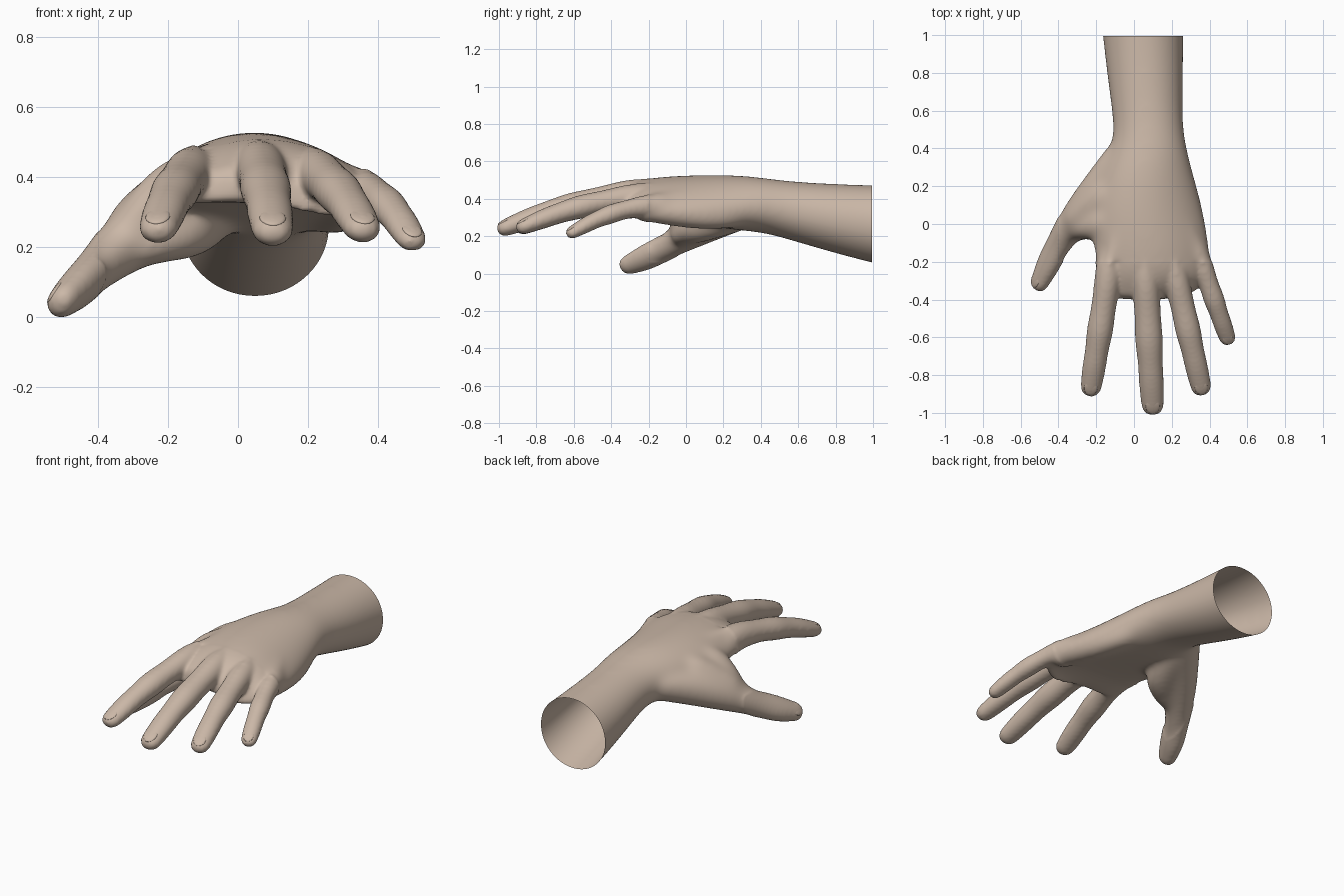
import bpy, bmesh, math
from mathutils import Vector, Matrix

if "Cube" in bpy.data.objects:
    bpy.data.objects.remove(bpy.data.objects["Cube"])

skin = bpy.data.materials.new("skin")
skin.diffuse_color = (0.60, 0.48, 0.39, 1)
skin.use_nodes = True
skin.node_tree.nodes["Principled BSDF"].inputs["Base Color"].default_value = skin.diffuse_color
N = 20
TURN = [(math.cos(2 * math.pi * j / N), math.sin(2 * math.pi * j / N)) for j in range(N)]
bm = bmesh.new()


def bridge(rings):
    """Skin a list of point rings into a closed tube."""
    vs = [[bm.verts.new(p) for p in ring] for ring in rings]
    for a, b in zip(vs, vs[1:]):
        for i in range(N):
            j = (i + 1) % N
            bm.faces.new((a[i], a[j], b[j], b[i]))
    bm.faces.new(vs[0][::-1])
    bm.faces.new(vs[-1])


def tube(path, roll=0):
    """Round-ended limb through (point, half width, half thickness); returns the tip frame."""
    P = [Vector(p[0]) for p in path]
    rings = []
    for i, (_, w, h) in enumerate(path):
        t = (P[min(i + 1, len(P) - 1)] - P[max(i - 1, 0)]).normalized()
        side = t.cross(Vector((0, 0, 1))).normalized()
        up = side.cross(t)
        c, s = math.cos(roll), math.sin(roll)
        side, up = side * c + up * s, up * c - side * s
        steps = [(0, 1)]
        if i == len(path) - 1:
            steps += [(0.5, 0.93), (0.9, 0.68), (1.08, 0.35)]
        for d, k in steps:
            rings.append([P[i] + t * d * w + side * w * k * u + up * h * k * v for u, v in TURN])
    bridge(rings)
    return P[-1], side, up, t, w, h


# forearm, wrist and palm: y, x min, x max, centre z, half height
sections = [
    (1.3, -.2, .275, .245, .24), (1.05, -.172, .262, .27, .215), (.8, -.145, .262, .307, .186),
    (.6, -.117, .258, .342, .162), (.48, -.107, .264, .366, .15), (.38, -.13, .285, .384, .146),
    (.25, -.19, .32, .396, .146), (.05, -.24, .375, .415, .126), (-.1, -.22, .4, .425, .108),
    (-.22, -.205, .408, .428, .093), (-.3, -.195, .4, .415, .077), (-.35, -.18, .33, .4, .06),
    (-.4, -.15, .25, .388, .042)]
rings = []
for y, x0, x1, cz, hz in sections:
    arch = .063 * min(1, max(0, (.42 - y) / .3))      # the back of the hand curves down at its sides
    rings.append([((x0 + x1 + (x1 - x0) * u) / 2, y, cz + hz * v - arch * u * (u + .35))
                  for u, v in TURN])
bridge(rings)

# one finger profile for all: position along it, width, thickness
profile = [(0, 1.08, 1.2), (.18, .98, .96), (.34, .95, .88), (.5, 1.06, .98),
           (.67, .88, .8), (.82, .93, .8), (1, .84, .64)]


def finger(base, tip, w):
    a, b = Vector(base), Vector(tip)
    path = [(a + Vector((-.12 * a.x, .16, .006)), w, w)]
    for s, kw, kh in profile:
        path.append((a.lerp(b, s) + Vector((0, 0, .1 * s * (1 - s))), w * kw, w * kh))
    # tendon ridge running from the knuckle toward the wrist
    top = a + Vector((0, .02, w * .8))
    tube([((.05 + a.x * .3, .12, .5), .02, .02), (top + Vector((-.15 * a.x, .17, .012)), .02, .02),
          (top, .028, .024)])
    return tube(path)


tips = {
    "index": finger((-.135, -.28, .422), (-.226, -.852, .272), .066),
    "middle": finger((.062, -.29, .437), (.098, -.947, .266), .070),
    "ring": finger((.222, -.28, .42), (.352, -.85, .272), .064),
    "little": finger((.358, -.21, .374), (.492, -.595, .241), .052)}

# thumb
tips["thumb"] = tube([
    ((-.02, .46, .37), .06, .08), ((-.12, .27, .34), .1, .1), ((-.24, .1, .285), .115, .1),
    ((-.325, 0, .222), .092, .084), ((-.385, -.085, .164), .07, .066), ((-.425, -.155, .13), .072, .056),
    ((-.46, -.225, .094), .07, .054), ((-.493, -.295, .065), .055, .044)], roll=-math.radians(50))

# fleshy fill: thumb web, back of the thumb root, ball of the thumb, heel of the palm
for path in (
        [((-.1, .06, .43), .08, .07), ((-.19, -.015, .395), .07, .075),
         ((-.265, -.02, .315), .065, .07), ((-.33, -.04, .225), .05, .05)],
        [((-.09, .2, .43), .08, .08), ((-.19, .11, .375), .08, .08), ((-.29, .03, .29), .075, .075)],
        [((-.03, .36, .34), .06, .07), ((-.1, .18, .3), .09, .09),
         ((-.15, .05, .26), .1, .088), ((-.24, -.01, .225), .07, .06)],
        [((.2, .38, .36), .06, .08), ((.28, .13, .31), .08, .08), ((.335, -.2, .335), .065, .045)]):
    tube(path)

bmesh.ops.recalc_face_normals(bm, faces=bm.faces[:])
me = bpy.data.meshes.new("hand_form")
bm.to_mesh(me)
bm.free()
form = bpy.data.objects.new("hand_form", me)
bpy.context.collection.objects.link(form)

# fuse all parts into one smooth skin
m = form.modifiers.new("round", 'SUBSURF')
m.levels = m.render_levels = 2
m = form.modifiers.new("fuse", 'REMESH')
m.mode = 'VOXEL'
m.voxel_size = 0.01
m = form.modifiers.new("soften", 'SMOOTH')
m.factor = 0.5
m.iterations = 10
m = form.modifiers.new("regain_volume", 'DISPLACE')
m.strength = 0.003
m.mid_level = 0
deps = bpy.context.evaluated_depsgraph_get()
mesh = bpy.data.meshes.new_from_object(form.evaluated_get(deps))
bpy.data.objects.remove(form)


def finish(b, mesh, name):
    """Write a smooth-shaded, skin-coloured object."""
    for f in b.faces:
        f.smooth = True
    b.to_mesh(mesh)
    b.free()
    mesh.materials.clear()
    mesh.materials.append(skin)
    bpy.context.collection.objects.link(bpy.data.objects.new(name, mesh))


# blend the palm, open the forearm end and rest the thumb on the ground
b = bmesh.new()
b.from_mesh(mesh)
palm = [v for v in b.verts if v.co.y > -.2 and v.co.x > -.4]
for i in range(40):
    bmesh.ops.smooth_vert(b, verts=palm, factor=.5, use_axis_x=True, use_axis_y=True, use_axis_z=True)
bmesh.ops.bisect_plane(b, geom=b.verts[:] + b.edges[:] + b.faces[:], plane_co=(0, .995, 0),
                       plane_no=(0, 1, 0), clear_outer=True)
drop = Vector((0, 0, -min(v.co.z for v in b.verts)))
bmesh.ops.translate(b, verts=b.verts[:], vec=drop)
finish(b, mesh, "hand")

# nails set into the finger tips
for name, (p, side, up, t, w, h) in tips.items():
    b = bmesh.new()
    bmesh.ops.create_uvsphere(b, u_segments=20, v_segments=10, radius=1)
    along = (t - up * .12).normalized()
    axes = Matrix((side * w * .64, along * w * .8, side.cross(along) * h * .22)).transposed().to_4x4()
    b.transform(Matrix.Translation(p + t * w * .1 + up * h * .78 + drop) @ axes)
    bmesh.ops.recalc_face_normals(b, faces=b.faces[:])
    finish(b, bpy.data.meshes.new(name + "_nail"), name + "_nail")
